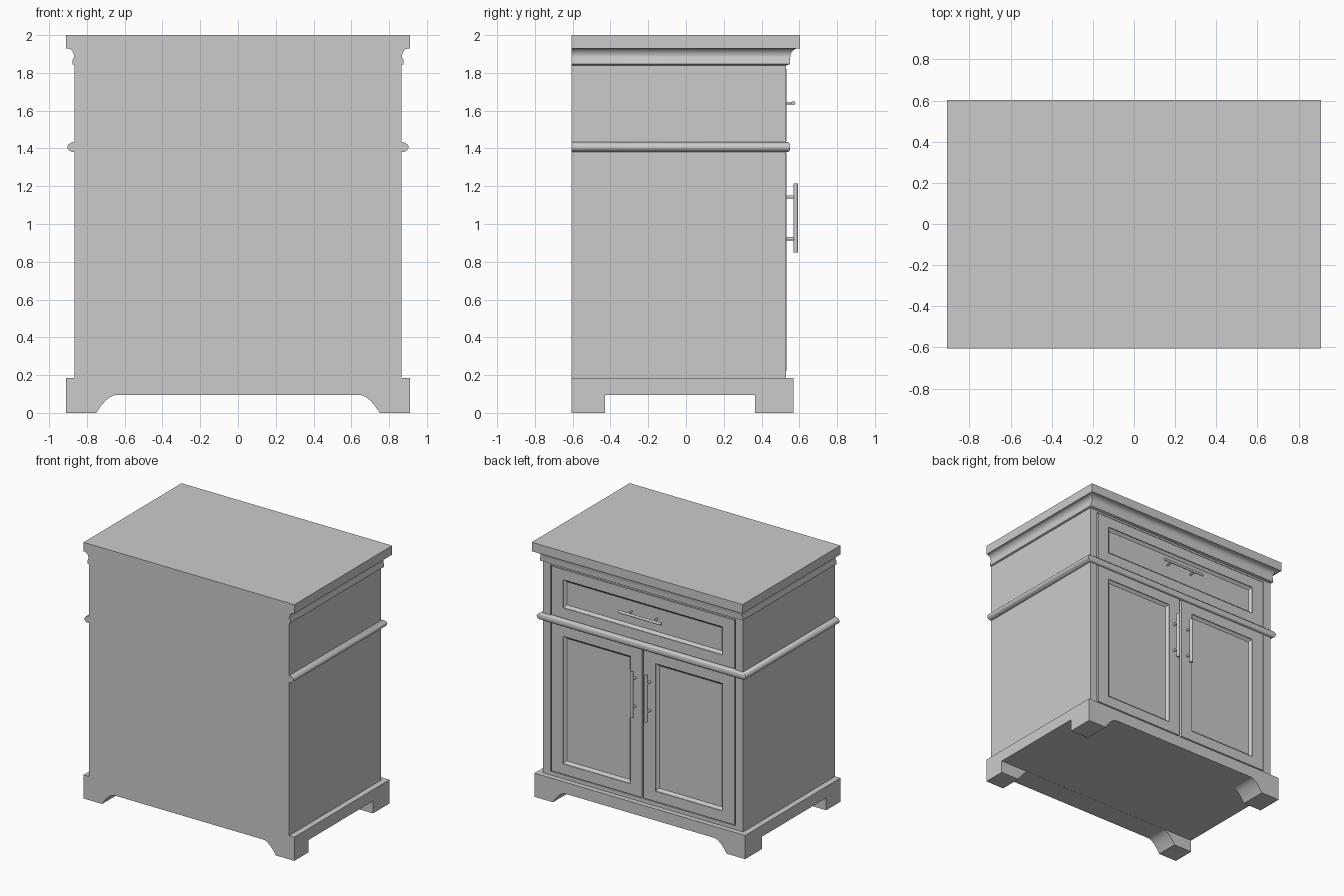
import bpy, bmesh, math

if "Cube" in bpy.data.objects:
    bpy.data.objects.remove(bpy.data.objects["Cube"])

grey = bpy.data.materials.new("painted grey")
grey.diffuse_color = (0.6, 0.6, 0.6, 1)
grey.use_nodes = True
grey.node_tree.nodes["Principled BSDF"].inputs["Base Color"].default_value = grey.diffuse_color
BACK, FRONT = -0.605, 0.53


def loft(name, rings):
    """Skin a stack of equal-length closed rings and cap both ends."""
    bm = bmesh.new()
    rows = [[bm.verts.new(p) for p in ring] for ring in rings]
    n = len(rows[0])
    for a, b in zip(rows, rows[1:]):
        for i in range(n):
            j = (i + 1) % n
            bm.faces.new((a[i], a[j], b[j], b[i]))
    bm.faces.new(rows[0])
    bm.faces.new(rows[-1])
    bmesh.ops.recalc_face_normals(bm, faces=bm.faces)
    me = bpy.data.meshes.new(name)
    bm.to_mesh(me)
    bm.free()
    me.materials.append(grey)
    ob = bpy.data.objects.new(name, me)
    bpy.context.collection.objects.link(ob)
    return ob


def level(x0, x1, y0, y1, z):
    return [(x0, y0, z), (x1, y0, z), (x1, y1, z), (x0, y1, z)]


def upright(x0, x1, z0, z1, y):
    return [(x0, y, z0), (x1, y, z0), (x1, y, z1), (x0, y, z1)]


def box(name, x0, x1, y0, y1, z0, z1):
    return loft(name, [level(x0, x1, y0, y1, z0), level(x0, x1, y0, y1, z1)])


def moulding(name, profile):
    """Moulding round both sides and the front: (half width, front y, z)."""
    return loft(name, [level(-x, x, BACK, y, z) for x, y, z in profile])


def smooth(ob, angle=40):
    bpy.ops.object.select_all(action='DESELECT')
    ob.select_set(True)
    bpy.context.view_layer.objects.active = ob
    bpy.ops.object.shade_smooth_by_angle(angle=math.radians(angle))


def panelled(name, x0, x1, z0, z1, stile, rail):
    """Framed front with a sunken, bevelled panel."""
    y, s, r, b = 0.533, stile, rail, 0.02
    loft(name, [
        upright(x0, x1, z0, z1, 0.505), upright(x0, x1, z0, z1, y),
        upright(x0 + s, x1 - s, z0 + r, z1 - r, y),
        upright(x0 + s, x1 - s, z0 + r, z1 - r, y - 0.006),
        upright(x0 + s + b, x1 - s - b, z0 + r + b, z1 - r - b, y - 0.022)])


def rod(name, start, axis, length, radius, n=16):
    def ring(t):
        pts = []
        for i in range(n):
            a = 2 * math.pi * i / n
            p = list(start)
            p[axis] += t
            p[(axis + 1) % 3] += radius * math.cos(a)
            p[(axis + 2) % 3] += radius * math.sin(a)
            pts.append(p)
        return pts
    smooth(loft(name, [ring(0), ring(length)]))


# Carcass with corner posts and front rails
box("carcass", -0.865, 0.865, BACK, 0.508, 0.18, 1.86)
for side, s in (("left", 1), ("right", -1)):
    a, b = sorted((s * 0.80, s * 0.865))
    box(side + "_corner_post", a, b, 0.5, FRONT, 0.18, 1.86)
box("lower_front_rail", -0.80, 0.80, 0.5, FRONT, 0.18, 0.215)
box("middle_front_rail", -0.80, 0.80, 0.5, FRONT, 1.385, 1.43)
box("upper_front_rail", -0.80, 0.80, 0.5, FRONT, 1.825, 1.86)

# Plinth: arched outline with the side openings cut through
arch = [(0.75 - 0.11 * (1 - math.cos(t)), 0.095 * math.sin(t))
        for t in [math.pi / 2 * i / 8 for i in range(9)]]
arch = [(0.75 - 0.11 * i / 8, 0.095 * math.sin(math.pi / 2 * i / 8) ** 0.9)
        for i in range(9)]
half = [(0.91, 0.185), (0.91, 0)] + arch
outline = half + [(-x, z) for x, z in reversed(half)]
plinth = loft("plinth", [[(x, y, z) for x, z in outline] for y in (BACK, 0.57)])
cutter = box("plinth_cutter", -1.2, 1.2, -0.43, 0.365, -0.2, 0.096)
cutter.hide_render = True
cutter.hide_viewport = True
cut = plinth.modifiers.new("side openings", 'BOOLEAN')
cut.operation = 'DIFFERENCE'
cut.solver = 'EXACT'
cut.object = cutter
bpy.context.view_layer.objects.active = plinth
bpy.ops.object.modifier_apply(modifier=cut.name)
bpy.data.objects.remove(cutter)

# Worktop, crown moulding and waist moulding
box("worktop", -0.91, 0.91, BACK, 0.603, 1.93, 2.0)
cove = []
for i in range(9):
    t = math.pi / 2 * i / 8
    cove.append((0.868 + 0.036 * (1 - math.cos(t)), 0.552 + 0.043 * (1 - math.cos(t)),
                 1.885 + 0.045 * math.sin(t)))
smooth(moulding("crown_moulding",
                [(0.866, 0.532, 1.84), (0.877, 0.55, 1.846), (0.875, 0.55, 1.87)] + cove))
bead = [(0.865 + 0.038 * math.sin(t), FRONT + 0.022 * math.sin(t) ** 0.6,
         1.407 - 0.027 * math.cos(t))
        for t in [math.pi * i / 12 for i in range(1, 12)]]
smooth(moulding("waist_moulding", bead))

# Drawer and doors
panelled("drawer_front", -0.79, 0.79, 1.44, 1.82, 0.10, 0.08)
panelled("left_door", 0.008, 0.79, 0.222, 1.378, 0.10, 0.08)
panelled("right_door", -0.79, -0.008, 0.222, 1.378, 0.10, 0.08)

# Bar handles on short posts
for side, s in (("left", 1), ("right", -1)):
    rod(side + "_door_handle", (s * 0.063, 0.581, 0.85), 2, 0.365, 0.013)
    for i, z in enumerate((0.922, 1.143)):
        rod(f"{side}_door_handle_post_{i}", (s * 0.063, 0.51, z), 1, 0.07, 0.009)
    rod(side + "_drawer_handle_post", (s * 0.11, 0.51, 1.64), 1, 0.06, 0.007)
rod("drawer_handle", (-0.185, 0.569, 1.64), 0, 0.37, 0.01)
